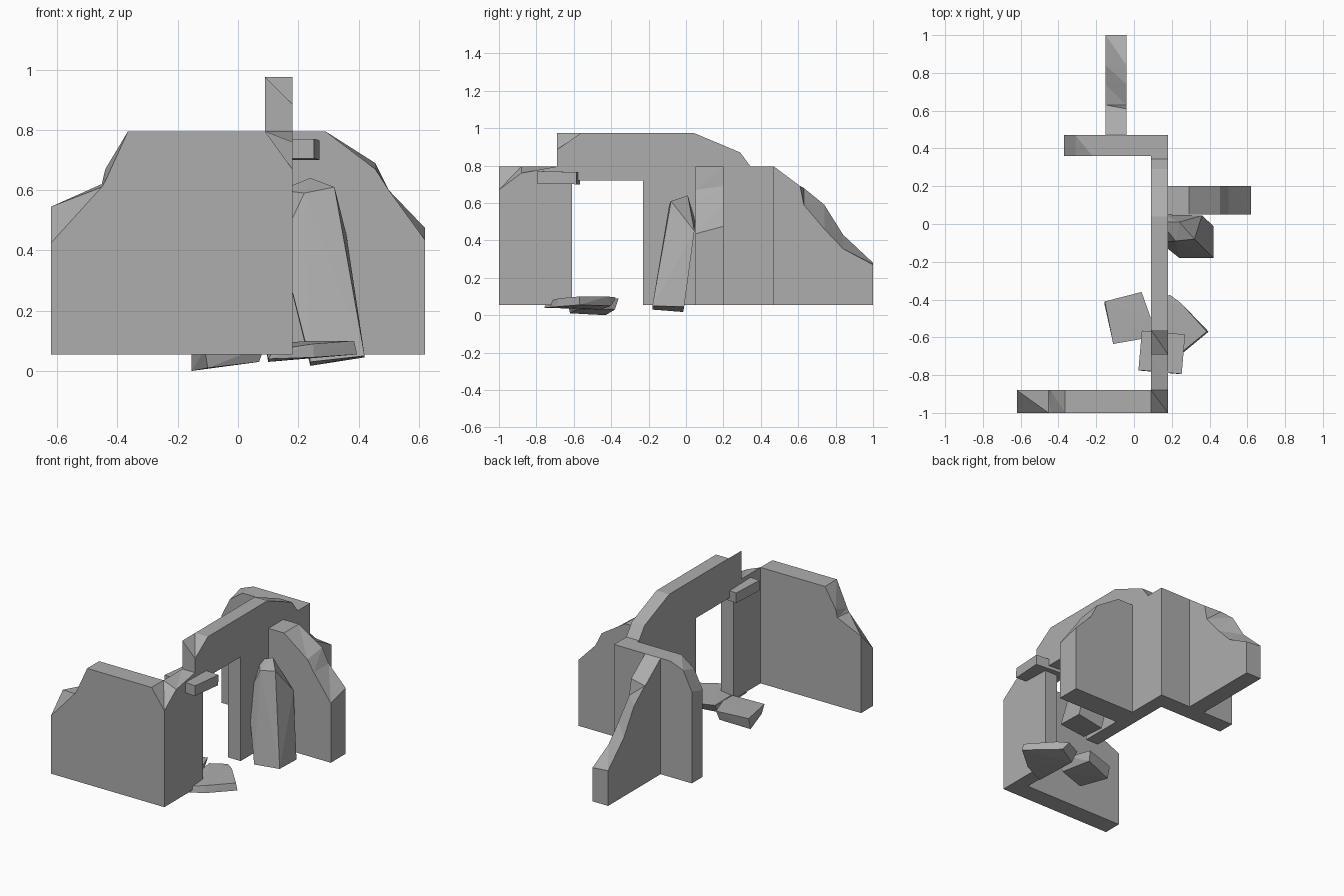
import bpy, bmesh, math

stone = bpy.data.materials.new("grey stone")
stone.diffuse_color = (0.42, 0.42, 0.42, 1)
BASE = 0.055


def finish(name, bm):
    bmesh.ops.recalc_face_normals(bm, faces=bm.faces)
    me = bpy.data.meshes.new(name)
    bm.to_mesh(me)
    bm.free()
    me.materials.append(stone)
    ob = bpy.data.objects.new(name, me)
    bpy.context.collection.objects.link(ob)
    return ob


def wall(name, axis, near, far, profile):
    """Wall along an axis; profile points are (u, z) or (u, z_near, z_far) for chipped edges."""
    bm = bmesh.new()
    sides = []
    for depth, k in ((near, 1), (far, -1)):
        ring = []
        for p in profile:
            co = (p[0], depth, p[k]) if axis == 'x' else (depth, p[0], p[k])
            ring.append(bm.verts.new(co))
        sides.append(ring)
    a, b = sides
    bm.faces.new(a)
    bm.faces.new(b[::-1])
    n = len(profile)
    for i in range(n):
        j = (i + 1) % n
        # split along the diagonal where the two edges differ
        if len(profile[i]) == 3 or len(profile[j]) == 3:
            bm.faces.new((a[i], b[i], b[j]))
            bm.faces.new((a[i], b[j], a[j]))
        else:
            bm.faces.new((a[i], b[i], b[j], a[j]))
    return finish(name, bm)


def rock(name, points):
    """Angular stone: convex hull of a few corners."""
    bm = bmesh.new()
    for p in points:
        bm.verts.new(p)
    res = bmesh.ops.convex_hull(bm, input=bm.verts)
    loose = [v for v in bm.verts if not v.link_faces]
    bmesh.ops.delete(bm, geom=loose, context='VERTS')
    return finish(name, bm)


# Front wall with broken left end and chipped right corner
wall("front_wall", 'x', -1.0, -0.88, [
    (-0.62, BASE), (0.18, BASE), (0.18, 0.67, 0.76), (0.09, 0.795),
    (-0.365, 0.795), (-0.44, 0.63, 0.67), (-0.452, 0.61, 0.62), (-0.62, 0.425, 0.545)])

# Long wall with doorway and raised broken top
wall("doorway_wall", 'y', 0.09, 0.18, [
    (-0.88, BASE), (-0.61, BASE), (-0.61, 0.72), (-0.23, 0.72), (-0.23, BASE),
    (0.36, BASE), (0.36, 0.795), (0.345, 0.795), (0.29, 0.87), (0.04, 0.975),
    (-0.56, 0.975), (-0.69, 0.975, 0.885), (-0.69, 0.795), (-0.88, 0.795, 0.76)])

# Back wall, chipped at its left end
wall("back_wall", 'x', 0.36, 0.47, [
    (-0.37, BASE), (0.18, BASE), (0.18, 0.795), (-0.22, 0.795),
    (-0.31, 0.73, 0.76), (-0.37, 0.61, 0.64)])

# Rear spur wall, stepping down to the back
wall("rear_spur_wall", 'y', -0.15, -0.04, [
    (0.47, BASE), (1.0, BASE), (1.0, 0.28, 0.27), (0.84, 0.43, 0.355),
    (0.74, 0.59, 0.46), (0.63, 0.68, 0.59), (0.61, 0.69), (0.47, 0.795)])

# Side spur wall, broken down towards its outer end
wall("side_spur_wall", 'x', 0.05, 0.2, [
    (0.18, BASE), (0.62, BASE), (0.62, 0.435, 0.475), (0.50, 0.60),
    (0.455, 0.67, 0.69), (0.29, 0.795), (0.18, 0.795)])

# Lintel stub poking out beside the doorway
bm = bmesh.new()
bmesh.ops.create_cube(bm, size=1)
stub = finish("lintel_stub", bm)
stub.scale = (0.23, 0.21, 0.065)
stub.location = (0.147, -0.68, 0.735)
stub.rotation_euler = (math.radians(-1.5), 0, math.radians(-5))

# Slab leaning against the wall
rock("leaning_slab", [
    (0.24, -0.18, 0.03), (0.42, -0.18, 0.05), (0.42, -0.01, 0.045), (0.24, -0.015, 0.017),
    (0.22, -0.09, 0.59), (0.32, -0.08, 0.61), (0.24, 0.01, 0.64), (0.36, 0.045, 0.45),
    (0.14, 0.01, 0.60), (0.14, -0.10, 0.42), (0.16, 0.05, 0.50)])

# Rubble in the doorway
rock("inner_rubble", [
    (-0.155, -0.41, 0.075), (0.04, -0.36, 0.09), (0.09, -0.50, 0.09),
    (0.09, -0.60, 0.085), (-0.11, -0.635, 0.07),
    (-0.155, -0.43, 0.0), (0.03, -0.38, 0.03), (0.07, -0.58, 0.03), (-0.10, -0.62, 0.01)])
rock("outer_rubble", [
    (0.09, -0.42, 0.09), (0.19, -0.375, 0.095), (0.25, -0.42, 0.10), (0.385, -0.57, 0.10),
    (0.25, -0.68, 0.09), (0.12, -0.74, 0.07),
    (0.10, -0.46, 0.03), (0.22, -0.40, 0.05), (0.395, -0.57, 0.055),
    (0.25, -0.69, 0.045), (0.10, -0.76, 0.04)])
